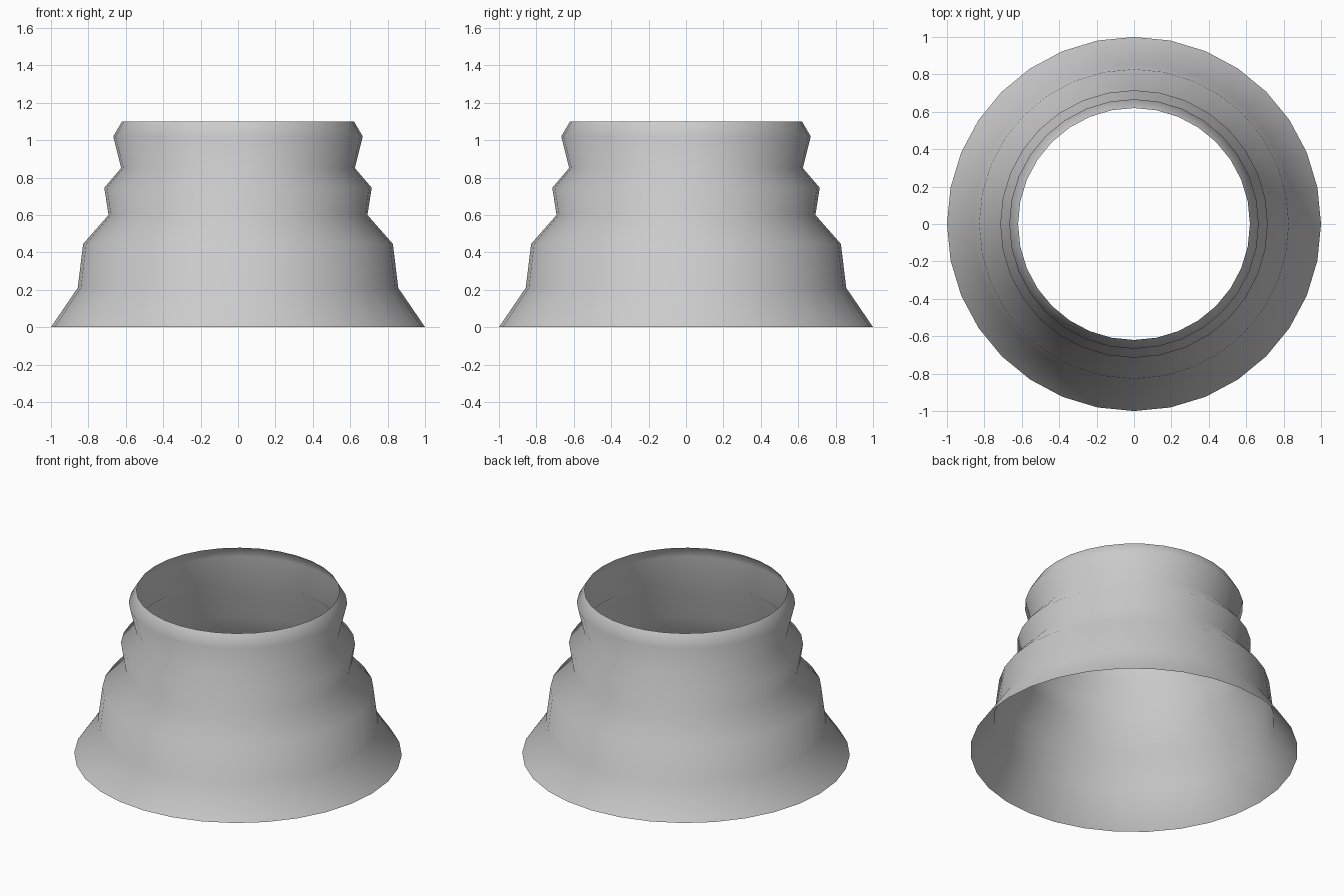
import bpy, bmesh
from math import cos, sin, pi

if "Cube" in bpy.data.objects:
    bpy.data.objects.remove(bpy.data.objects["Cube"])

SIDES = 32
# Radius and height of each ring, bottom to top
PROFILE = [(1.0, 0.0), (0.857, 0.21), (0.828, 0.445), (0.692, 0.60),
           (0.715, 0.745), (0.625, 0.85), (0.667, 1.02), (0.62, 1.10)]

# Open, thin-walled stepped sleeve
bm = bmesh.new()
rings = [[bm.verts.new((r * cos(2 * pi * i / SIDES), r * sin(2 * pi * i / SIDES), z))
          for i in range(SIDES)] for r, z in PROFILE]
for low, high in zip(rings, rings[1:]):
    for i in range(SIDES):
        j = (i + 1) % SIDES
        face = bm.faces.new((low[i], low[j], high[j], high[i]))
        face.smooth = True

mesh = bpy.data.meshes.new("stepped_sleeve")
bm.to_mesh(mesh)
bm.free()
sleeve = bpy.data.objects.new("stepped_sleeve", mesh)
bpy.context.collection.objects.link(sleeve)
